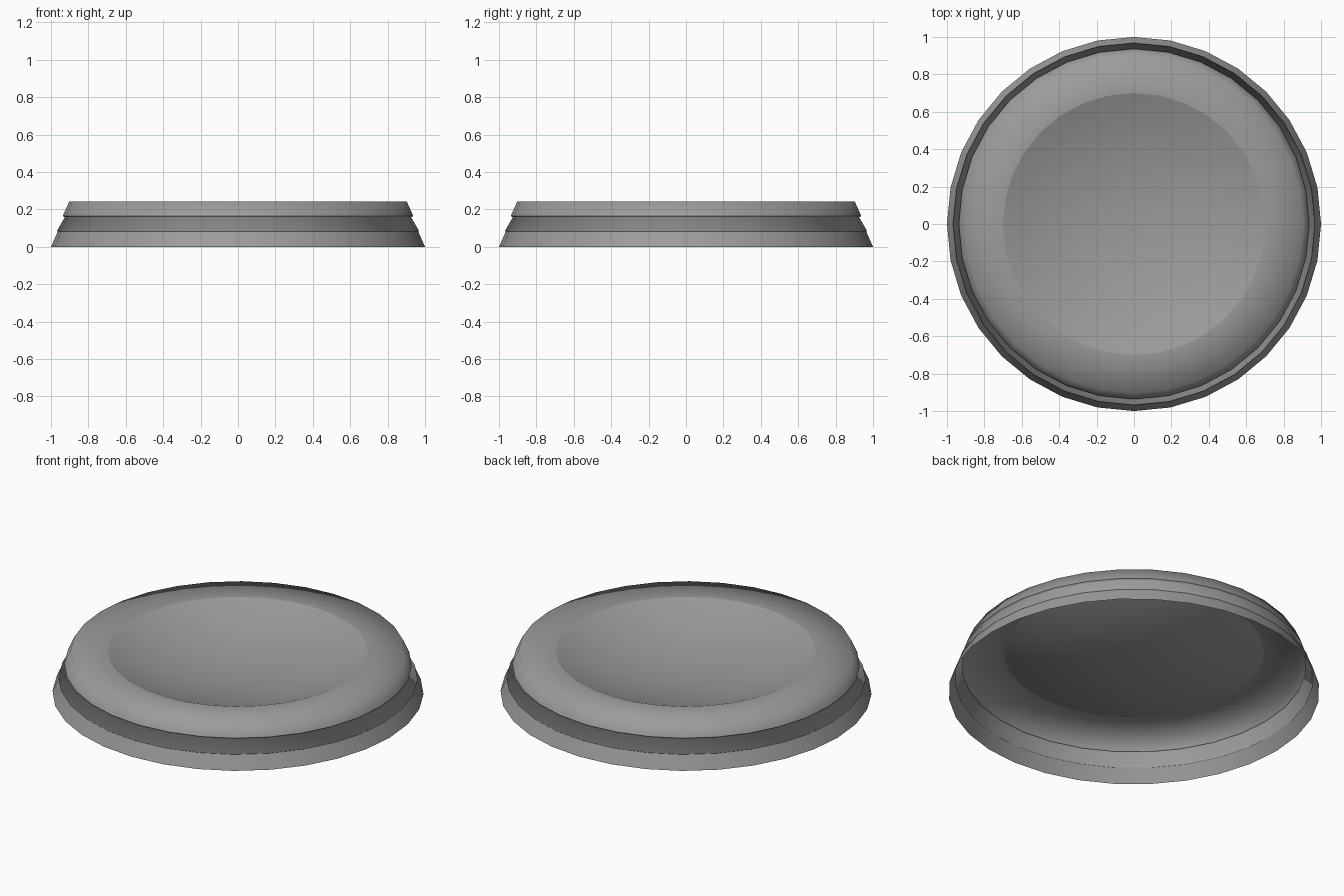
import bpy, bmesh, math

if "Cube" in bpy.data.objects:
    bpy.data.objects.remove(bpy.data.objects["Cube"])

SIDES = 32

# Half-profile of the open-bottomed lid: (radius, height, crease)
profile = [(1.0, 0.0, False), (0.964, 0.081, True), (0.968, 0.085, False),  # lower skirt
           (0.926, 0.158, False),                                           # waist
           (0.937, 0.165, True), (0.903, 0.241, False),                     # upper band
           (0.7, 0.243, True)]                                              # flat top

# Dished centre: a spherical cap hollowed into the top
edge_slope = math.radians(22)
radius = 0.7 / math.sin(edge_slope)
for k in range(7, 0, -1):
    a = edge_slope * k / 8
    profile.append((radius * math.sin(a),
                    0.243 - radius * (math.cos(a) - math.cos(edge_slope)), False))

bm = bmesh.new()
rings = []
for r, z, crease in profile:
    rings.append([bm.verts.new((r * math.cos(2 * math.pi * i / SIDES),
                                r * math.sin(2 * math.pi * i / SIDES), z))
                  for i in range(SIDES)])
for a, b in zip(rings, rings[1:]):
    for i in range(SIDES):
        j = (i + 1) % SIDES
        bm.faces.new((a[i], a[j], b[j], b[i]))
centre = bm.verts.new((0, 0, 0.243 - radius * (1 - math.cos(edge_slope))))
for i in range(SIDES):
    bm.faces.new((rings[-1][i], rings[-1][(i + 1) % SIDES], centre))

# Smooth shading, with creases only along the chosen rings
for f in bm.faces:
    f.smooth = True
for (r, z, crease), ring in zip(profile, rings):
    if crease:
        for i in range(SIDES):
            bm.edges.get((ring[i], ring[(i + 1) % SIDES])).smooth = False

mesh = bpy.data.meshes.new("round_lid")
bm.to_mesh(mesh)
bm.free()
lid = bpy.data.objects.new("round_lid", mesh)
bpy.context.collection.objects.link(lid)

# Mid grey finish
grey = bpy.data.materials.new("mid_grey")
grey.diffuse_color = (0.33, 0.33, 0.33, 1)
grey.use_nodes = True
grey.node_tree.nodes["Principled BSDF"].inputs["Base Color"].default_value = grey.diffuse_color
mesh.materials.append(grey)
